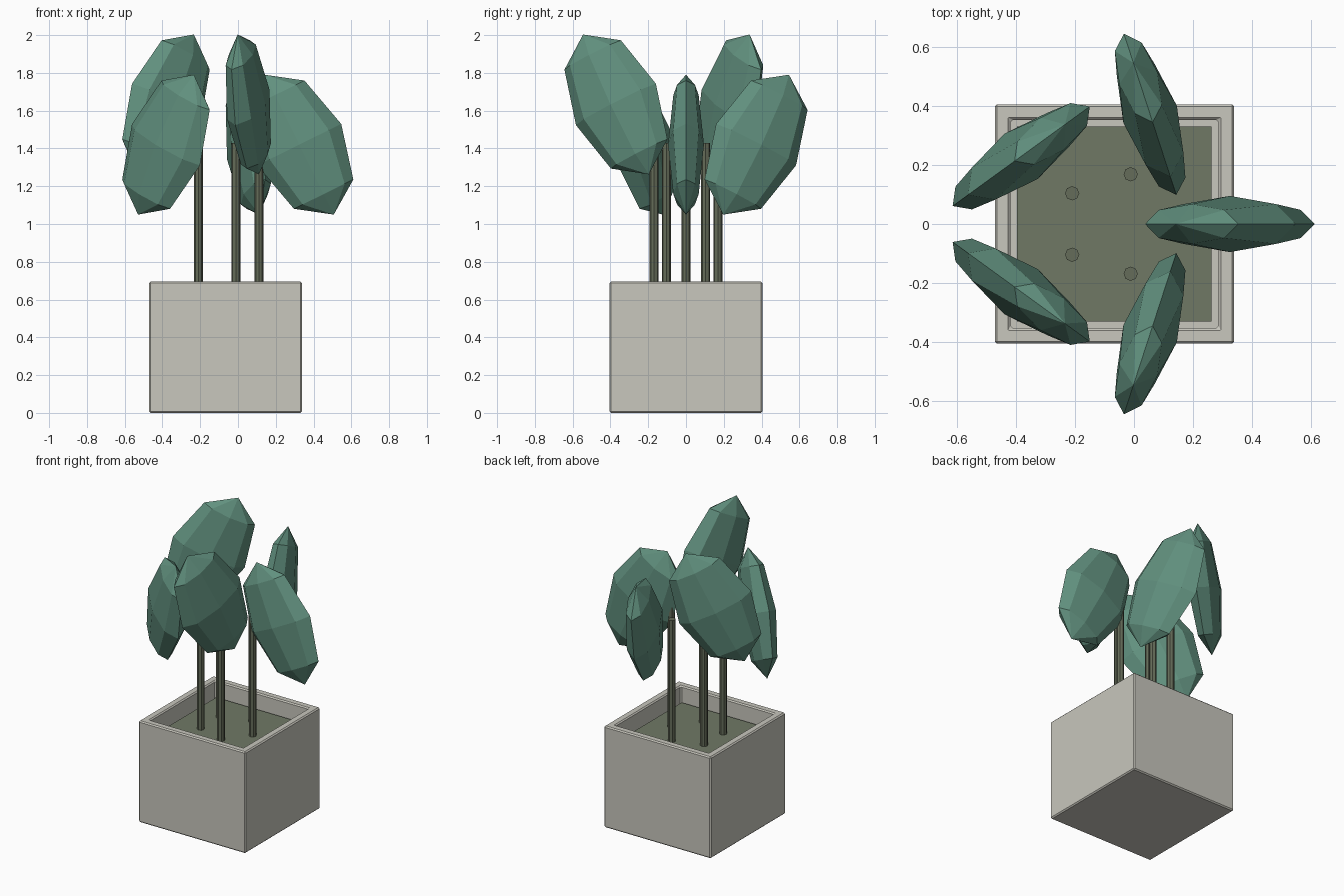
import bpy, bmesh
from math import cos, sin, radians, tau
from mathutils import Matrix, Vector

if "Cube" in bpy.data.objects:
    bpy.data.objects.remove(bpy.data.objects["Cube"])

CX = -0.066            # plant axis (leaves overhang, so it is off-centre)
SOIL_Z, STEM_TOP = 0.595, 1.43


def material(name, rgb):
    m = bpy.data.materials.new(name)
    m.diffuse_color = (*rgb, 1)
    m.use_nodes = True
    m.node_tree.nodes["Principled BSDF"].inputs["Base Color"].default_value = m.diffuse_color
    return m


def add_object(name, bm, mat):
    bmesh.ops.recalc_face_normals(bm, faces=bm.faces)
    me = bpy.data.meshes.new(name)
    bm.to_mesh(me)
    bm.free()
    me.materials.append(mat)
    ob = bpy.data.objects.new(name, me)
    bpy.context.collection.objects.link(ob)
    return ob


stone = material("stone", (0.58, 0.57, 0.51))
earth = material("earth", (0.16, 0.19, 0.13))
bark = material("bark", (0.13, 0.15, 0.10))
green = material("leaf_green", (0.12, 0.28, 0.21))

# Planter: box with inset, sunken top and a small chamfer
bm = bmesh.new()
bmesh.ops.create_cube(bm, size=1, matrix=Matrix.Translation((CX, 0, 0.3475))
                      @ Matrix.Diagonal((0.81, 0.81, 0.695, 1)))
top = max(bm.faces, key=lambda f: f.calc_center_median().z)
bmesh.ops.inset_region(bm, faces=[top], thickness=0.075)
floor = bmesh.ops.extrude_discrete_faces(bm, faces=[top])["faces"][0]
bmesh.ops.translate(bm, verts=floor.verts, vec=(0, 0, -0.12))
edges = [e for e in bm.edges if len(e.link_faces) == 2
         and e.calc_face_angle(0) > 0.5 and e not in list(floor.edges)]
bmesh.ops.bevel(bm, geom=edges, offset=0.008, segments=1, affect='EDGES')
add_object("planter", bm, stone)

# Soil slab inside the rim
bm = bmesh.new()
bmesh.ops.create_cube(bm, size=1, matrix=Matrix.Translation((CX, 0, SOIL_Z - 0.01))
                      @ Matrix.Diagonal((0.658, 0.658, 0.02, 1)))
add_object("soil", bm, earth)

# Five stems in a ring, each with a low-poly leaf at alternating heights
for i in range(5):
    a = -i * tau / 5
    ray = Vector((cos(a), sin(a), 0))

    bm = bmesh.new()
    h = STEM_TOP - SOIL_Z + 0.01
    bmesh.ops.create_cone(bm, cap_ends=True, segments=8, radius1=0.024,
                          radius2=0.024, depth=h)
    stem = add_object(f"stem_{i + 1}", bm, bark)
    stem.location = Vector((CX, 0, STEM_TOP - h / 2)) + ray * 0.177

    bm = bmesh.new()
    bmesh.ops.create_uvsphere(bm, u_segments=8, v_segments=4, radius=1,
                              matrix=Matrix.Diagonal((0.248, 0.095, 0.413, 1)))
    leaf = add_object(f"leaf_{i + 1}", bm, green)
    leaf.location = Vector((CX, 0, 1.42 + 0.213 * (i % 2))) + ray * 0.39
    leaf.rotation_euler = (0, radians(-26.3), -a)
